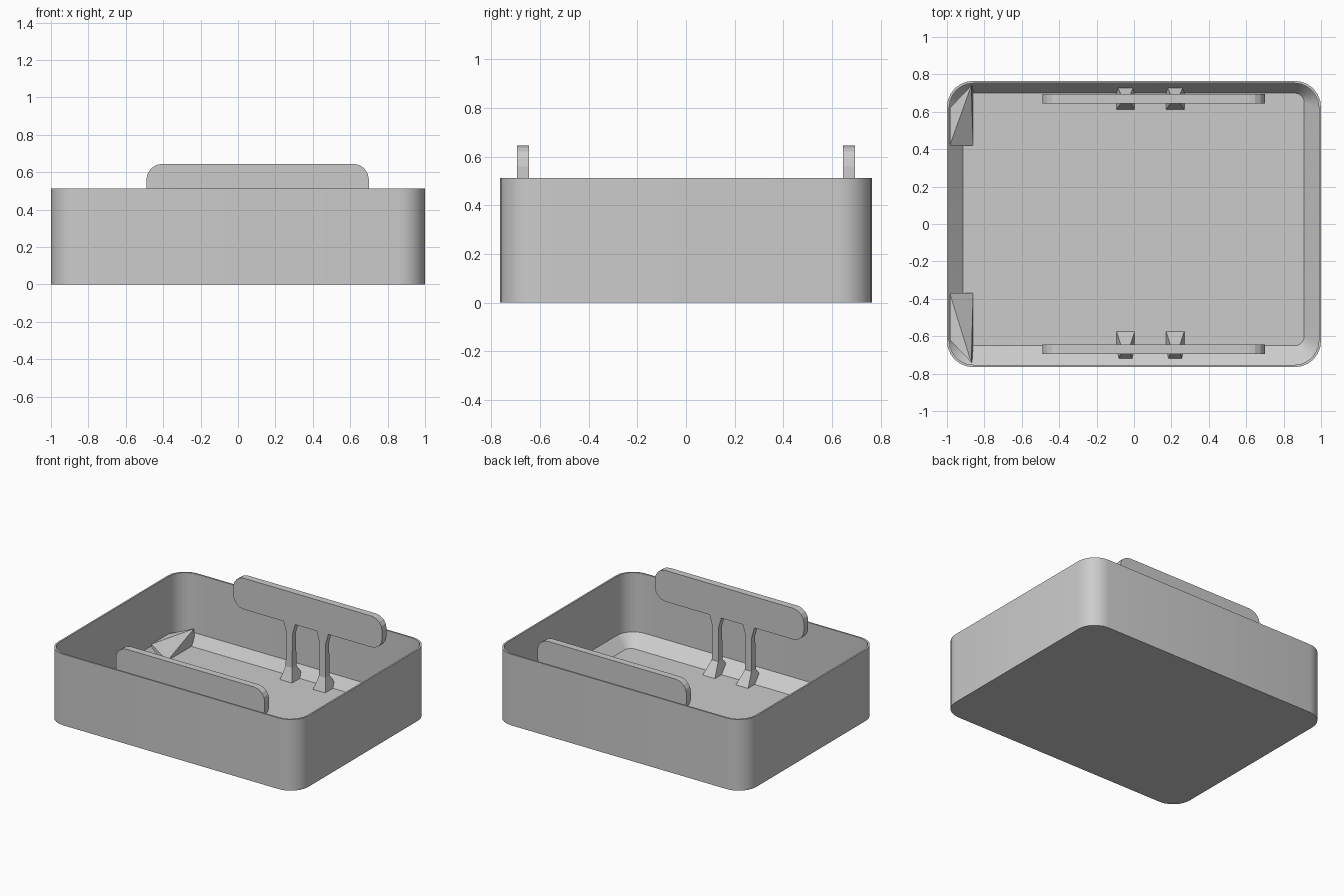
import bpy, bmesh, math

old = bpy.data.objects.get("Cube")
if old:
    bpy.data.objects.remove(old, do_unlink=True)

grey = bpy.data.materials.new("plain_grey")
grey.use_nodes = True
colour = (0.6, 0.6, 0.6, 1)
grey.diffuse_color = colour
grey.node_tree.nodes["Principled BSDF"].inputs["Base Color"].default_value = colour


def rounded_rect(x0, x1, y0, y1, r, steps=6):
    """Counter-clockwise outline with rounded corners."""
    corners = [(x1 - r, y1 - r), (x0 + r, y1 - r), (x0 + r, y0 + r), (x1 - r, y0 + r)]
    return [(cx + r * math.cos(a), cy + r * math.sin(a))
            for q, (cx, cy) in enumerate(corners)
            for a in [(q + i / steps) * math.pi / 2 for i in range(steps + 1)]]


def finish(name, bm, smooth=False):
    bmesh.ops.recalc_face_normals(bm, faces=bm.faces)
    mesh = bpy.data.meshes.new(name)
    bm.to_mesh(mesh)
    bm.free()
    mesh.materials.append(grey)
    ob = bpy.data.objects.new(name, mesh)
    bpy.context.collection.objects.link(ob)
    if smooth:
        bpy.ops.object.select_all(action='DESELECT')
        ob.select_set(True)
        bpy.context.view_layer.objects.active = ob
        bpy.ops.object.shade_smooth_by_angle(angle=math.radians(30))
    return ob


def loft(name, rings, smooth=False):
    """Skin a stack of equal-length rings and cap both ends."""
    bm = bmesh.new()
    loops = [[bm.verts.new(p) for p in ring] for ring in rings]
    for a, b in zip(loops, loops[1:]):
        for i in range(len(a)):
            j = (i + 1) % len(a)
            bm.faces.new((a[i], a[j], b[j], b[i]))
    bm.faces.new(loops[0])
    bm.faces.new(loops[-1])
    return finish(name, bm, smooth)


def at_height(outline, z):
    return [(x, y, z) for x, y in outline]


# Open tray: outer wall, thin rim, inner wall, sloped foot and floor
outer = rounded_rect(-1, 1, -0.765, 0.765, 0.14)
inner = rounded_rect(-0.988, 0.988, -0.753, 0.753, 0.13)
floor = rounded_rect(-0.915, 0.91, -0.65, 0.70, 0.05)
loft("tray", [at_height(outer, 0), at_height(outer, 0.513), at_height(inner, 0.513),
              at_height(inner, 0.085), at_height(floor, 0.01)], smooth=True)

# Sloped fillets in the two corners on the right-hand end of the tray
for name, side, start in (("back_corner_fillet", 1, 0.42), ("front_corner_fillet", -1, 0.37)):
    bm = bmesh.new()
    for x, y, z in [(-0.985, start, 0.1), (-0.985, 0.62, 0.1), (-0.87, 0.74, 0.12),
                    (-0.86, start, 0.012), (-0.86, 0.62, 0.012), (-0.86, 0.74, 0.012),
                    (-0.985, start, 0.005), (-0.985, 0.62, 0.005)]:
        bm.verts.new((x, side * y, z))
    bmesh.ops.convex_hull(bm, input=bm.verts)
    finish(name, bm)

# Handle bars, each on two waisted posts with flared feet
for name, side, foot_in, foot_out in (("front", -1, 0.57, 0.75), ("back", 1, 0.61, 0.75)):
    profile = rounded_rect(-0.49, 0.70, 0.42, 0.645, 0.085, steps=4)
    loft(name + "_handle_bar", [[(x, side * y, z) for x, z in profile] for y in (0.645, 0.695)])
    for label, cx in (("right", -0.045), ("left", 0.22)):
        sections = [(0.05, foot_in, foot_out, 0.005), (0.026, 0.645, 0.695, 0.1),
                    (0.024, 0.65, 0.69, 0.34), (0.05, 0.65, 0.69, 0.43)]
        loft(f"{name}_{label}_post",
             [[(cx - w, side * a, z), (cx + w, side * a, z),
               (cx + w, side * b, z), (cx - w, side * b, z)] for w, a, b, z in sections])
